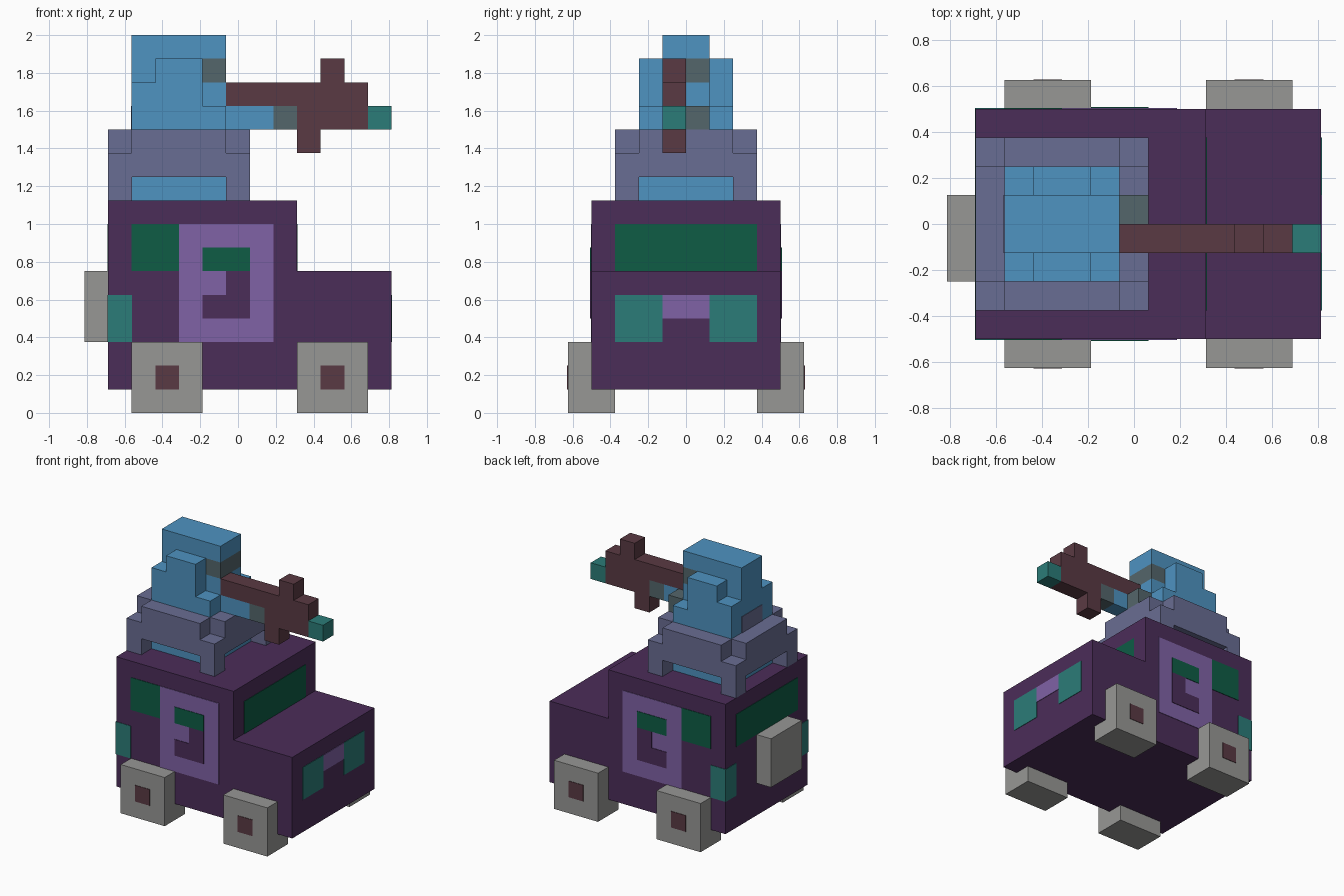
import bpy
import bmesh
from mathutils import Vector

cube = bpy.data.objects.get("Cube")
if cube:
    bpy.data.objects.remove(cube, do_unlink=True)

U = 0.125      # one grid cell
X0 = -0.8125   # x of grid column 0
T = 0.03       # plate thickness in cells


def material(name, hexcode):
    rgb = [int(hexcode[i:i + 2], 16) / 255 for i in (0, 2, 4)]
    col = [c / 12.92 if c <= 0.04045 else ((c + 0.055) / 1.055) ** 2.4 for c in rgb] + [1]
    m = bpy.data.materials.new(name)
    m.use_nodes = True
    m.diffuse_color = col
    m.node_tree.nodes["Principled BSDF"].inputs["Base Color"].default_value = col
    return m


PLUM = material("plum paint", "4B2D59")
VIOLET = material("violet panel", "8062A6")
GREEN = material("green glass", "0E5C45")
TEAL = material("teal light", "2B7C78")
GREY = material("wheel grey", "979795")
BROWN = material("dark brown", "5A3A43")
SLATE = material("slate blue", "696D93")
BLUE = material("bright blue", "4E93C1")
SKIN = material("dull grey", "54666B")


def prism(name, profile, y0, y1, mat):
    """Extrude an x-z outline, given in cells, from y0 to y1."""
    bm = bmesh.new()
    face = bm.faces.new([bm.verts.new((X0 + x * U, y0 * U, z * U)) for x, z in profile])
    ext = bmesh.ops.extrude_face_region(bm, geom=[face])
    verts = [v for v in ext["geom"] if isinstance(v, bmesh.types.BMVert)]
    bmesh.ops.translate(bm, verts=verts, vec=Vector((0, (y1 - y0) * U, 0)))
    bmesh.ops.recalc_face_normals(bm, faces=bm.faces)
    mesh = bpy.data.meshes.new(name)
    bm.to_mesh(mesh)
    bm.free()
    mesh.materials.append(mat)
    obj = bpy.data.objects.new(name, mesh)
    bpy.context.collection.objects.link(obj)
    return obj


def box(name, x, y, z, mat):
    return prism(name, [(x[0], z[0]), (x[1], z[0]), (x[1], z[1]), (x[0], z[1])], y[0], y[1], mat)


def sides(s, a, b):
    """A y range on side s (-1 right, 1 left)."""
    return tuple(sorted((s * a, s * b)))


# Vehicle body: hood and cab in one stepped outline
prism("body", [(1, 1), (13, 1), (13, 6), (9, 6), (9, 9), (1, 9)], -4, 4, PLUM)
box("spare_wheel", (0, 1), (-2, 1), (3, 6), GREY)
box("windscreen", (9, 9 + T), (-3, 3), (6, 8), GREEN)
box("rear_window", (1 - T, 1), (-3, 3), (6, 8), GREEN)
box("grille", (13, 13 + T), (-1, 1), (4, 5), VIOLET)

for s, tag in ((-1, "right"), (1, "left")):
    skin = sides(s, 4, 4 + T)
    # Wheels with painted hubs
    for x, end in ((2, "rear"), (9, "front")):
        box(f"{end}_{tag}_wheel", (x, x + 3), sides(s, 3, 5), (0, 3), GREY)
        box(f"{end}_{tag}_hub", (x + 1, x + 2), sides(s, 5, 5 + T), (1, 2), BROWN)
    # Lights
    box(f"{tag}_headlight", (13, 13 + T), sides(s, 1, 3), (3, 5), TEAL)
    box(f"{tag}_tail_light", (1 - T, 2), sides(s, 3, 4 + T), (3, 5), TEAL)
    # Side windows and door panel with inlays
    box(f"{tag}_rear_side_window", (2, 4), skin, (6, 8), GREEN)
    box(f"{tag}_door_panel", (4, 8), skin, (3, 8), VIOLET)
    inlay = sides(s, 4 + T, 4 + 2 * T)
    box(f"{tag}_door_window", (5, 7), inlay, (6, 7), GREEN)
    prism(f"{tag}_door_inlay", [(5, 4), (7, 4), (7, 6), (6, 6), (6, 5), (5, 5)], *inlay, PLUM)
    # Turret: long walls and corner posts
    box(f"turret_{tag}_wall", (2, 6), sides(s, 2, 3), (10, 12), SLATE)
    for x, end in ((1, "rear"), (6, "front")):
        box(f"turret_{end}_{tag}_post", (x, x + 1), sides(s, 2, 3), (9, 11), SLATE)
    # Gunner's stepped shoulders
    prism(f"{tag}_shoulder", [(2, 9), (6, 9), (6, 13), (5, 13), (5, 15), (3, 15), (3, 14), (2, 14)],
          *sides(s, 1, 2), BLUE)

# Turret end walls
for x, end in ((1, "rear"), (6, "front")):
    box(f"turret_{end}_wall", (x, x + 1), (-2, 2), (10, 12), SLATE)

# Gunner: torso and hood with the face set under the brim
prism("torso_and_hood", [(2, 9), (6, 9), (6, 14), (5, 14), (5, 15), (6, 15), (6, 16), (2, 16)],
      -1, 1, BLUE)
box("face", (5, 6), (-1, 1), (14, 15), SKIN)
box("back_patch", (2 - T, 2), (-1, 1), (12, 13), SLATE)
box("forearm", (6, 8), (-1, 0), (12, 13), BLUE)
box("right_hand", (8, 9), (-1, 0), (12, 13), SKIN)
box("left_hand", (6, 7), (0, 1), (12, 13), SKIN)

# Gun with magazine, sight and muzzle
prism("gun", [(6, 13), (9, 13), (9, 11), (10, 11), (10, 12), (12, 12), (12, 14),
              (11, 14), (11, 15), (10, 15), (10, 14), (6, 14)], -1, 0, BROWN)
box("muzzle", (12, 13), (-1, 0), (12, 13), TEAL)
